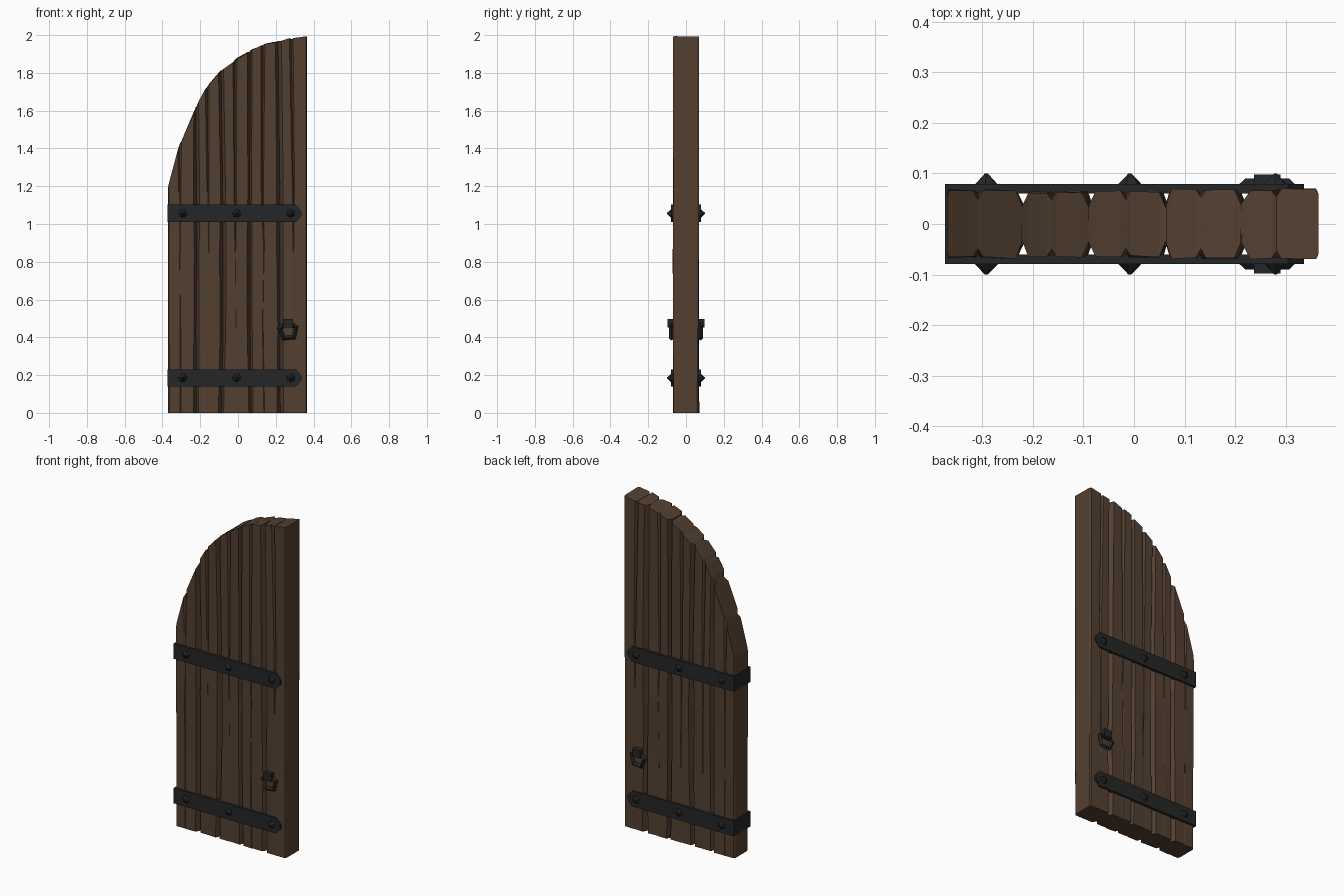
import bpy, bmesh, math, random
from mathutils import Matrix, Vector

if "Cube" in bpy.data.objects:
    bpy.data.objects.remove(bpy.data.objects["Cube"])

random.seed(4)


def material(name, rgb):
    m = bpy.data.materials.new(name)
    m.diffuse_color = (*rgb, 1)
    m.use_nodes = True
    m.node_tree.nodes["Principled BSDF"].inputs["Base Color"].default_value = m.diffuse_color
    return m


WOOD = material("dark brown wood", (0.088, 0.051, 0.031))
IRON = material("black iron", (0.018, 0.019, 0.020))


def finish(name, bm, mat):
    bmesh.ops.recalc_face_normals(bm, faces=bm.faces)
    me = bpy.data.meshes.new(name)
    bm.to_mesh(me)
    bm.free()
    me.materials.append(mat)
    ob = bpy.data.objects.new(name, me)
    bpy.context.collection.objects.link(ob)
    return ob


# Arched top outline of the door leaf
ARCH = [(-0.37, 1.20), (-0.31, 1.42), (-0.20, 1.67), (-0.13, 1.78),
        (0.0, 1.88), (0.07, 1.92), (0.15, 1.955), (0.365, 2.0)]


def arch_z(x):
    x = min(max(x, ARCH[0][0]), ARCH[-1][0])
    for (xa, za), (xb, zb) in zip(ARCH, ARCH[1:]):
        if x <= xb:
            return za + (zb - za) * (x - xa) / (xb - xa)


LEVELS = [0.0, 0.45, 0.85, 1.17, None]           # None = arched top row
SEAMS = [-0.37, -0.215, -0.085, 0.068, 0.217, 0.365]
# seam positions wander a little from level to level
seam_x = [[s + (0 if i in (0, 5) else random.uniform(-0.008, 0.008)) for _ in LEVELS]
          for i, s in enumerate(SEAMS)]


def plank(i):
    """Vertical board: columns across its width, each with a front and back point."""
    bm = bmesh.new()
    crack = 0.42 + random.uniform(-0.04, 0.08)
    left_c = 0.006 if i == 0 else 0.014
    right_c = 0.006 if i == 4 else 0.014
    t = random.uniform(0.064, 0.069)
    grid = []
    for k, z in enumerate(LEVELS):
        x0, x1 = seam_x[i][k], seam_x[i + 1][k]
        w = x1 - x0
        open_ = max(0, k - 2) / 2                 # cracks open toward the top
        e = 0.002 + 0.008 * open_
        f = x0 + w * (crack + random.uniform(-0.03, 0.03))
        xs = [x0, x0 + left_c * random.uniform(0.6, 1.3), f - e, f, f + e,
              x1 - right_c * random.uniform(0.6, 1.3), x1]
        dips = [0.010 if i == 0 else 0.03, 0, 0, 0.016 * open_, 0, 0,
                0.010 if i == 4 else 0.03]
        row = []
        for x, d in zip(xs, dips):
            pair = []
            for s in (-1, 1):
                y = s * (t - d + random.uniform(-0.003, 0.002))
                zz = z
                if z is None:
                    zz = min(2.0, arch_z(x) + random.uniform(-0.008, 0.004))
                pair.append(bm.verts.new((x, y, zz)))
            row.append(pair)
        grid.append(row)
    n = len(grid[0])
    for a, b in zip(grid, grid[1:]):
        for s in (0, 1):
            for c in range(n - 1):
                bm.faces.new((a[c][s], a[c + 1][s], b[c + 1][s], b[c][s]))
        for c in (0, n - 1):
            bm.faces.new((a[c][0], a[c][1], b[c][1], b[c][0]))
    for row in (grid[0], grid[-1]):               # end grain
        for c in range(n - 1):
            bm.faces.new((row[c][0], row[c + 1][0], row[c + 1][1], row[c][1]))
    finish(f"plank_{i + 1}", bm, WOOD)


def box(name, lo, hi, mat):
    bm = bmesh.new()
    lo, hi = Vector(lo), Vector(hi)
    size = hi - lo
    bmesh.ops.create_cube(bm, size=1, matrix=Matrix.Translation((lo + hi) / 2)
                          @ Matrix.Diagonal((*size, 1)))
    return finish(name, bm, mat)


def strap(name, z, s):
    """Flat iron band with a pointed free end."""
    h = 0.046
    outline = [(-0.37, z - h), (0.305, z - h), (0.336, z - 0.012),
               (0.336, z + 0.012), (0.305, z + h), (-0.37, z + h)]
    bm = bmesh.new()
    rings = [[bm.verts.new((x, s * y, zz)) for x, zz in outline] for y in (0.060, 0.079)]
    for r in rings:
        bm.faces.new(r)
    for j in range(6):
        k = (j + 1) % 6
        bm.faces.new((rings[0][j], rings[0][k], rings[1][k], rings[1][j]))
    finish(name, bm, IRON)


def stud(name, x, z, s):
    """Faceted pointed nail head."""
    bm = bmesh.new()
    bmesh.ops.create_cone(bm, cap_ends=True, segments=6, radius1=0.027, radius2=0.003,
                          depth=0.025,
                          matrix=Matrix.Translation((x, s * 0.0875, z))
                          @ Matrix.Rotation(-s * math.pi / 2, 4, 'X')
                          @ Matrix.Rotation(random.uniform(0, 1), 4, 'Z'))
    finish(name, bm, IRON)


def ring(name, x, z, s):
    """Five-sided pull ring with a square section."""
    bm = bmesh.new()
    rows = []
    for j in range(5):
        a = math.pi / 2 + 0.1 + j * math.tau / 5
        rows.append([bm.verts.new((x + r * math.cos(a), s * y, z + r * math.sin(a)))
                     for r, y in ((0.060, 0.077), (0.046, 0.090), (0.032, 0.077), (0.046, 0.064))])
    for j in range(5):
        a, b = rows[j], rows[(j + 1) % 5]
        for k in range(4):
            m = (k + 1) % 4
            bm.faces.new((a[k], a[m], b[m], b[k]))
    finish(name, bm, IRON)


for i in range(5):
    plank(i)

# Iron fittings, the same on both faces of the door
for s, side in ((-1, "front"), (1, "back")):
    for z, level in ((0.185, "lower"), (1.056, "upper")):
        strap(f"{level}_strap_{side}", z, s)
        for j, x in enumerate((-0.292, -0.008, 0.28)):
            stud(f"{level}_stud_{side}_{j + 1}", x, z, s)
    ring(f"pull_ring_{side}", 0.265, 0.435, s)
    ys = sorted((s * 0.06, s * 0.098))
    box(f"ring_mount_{side}", (0.237, ys[0], 0.452), (0.290, ys[1], 0.497), IRON)

# Strap ends wrapping round the hinge edge
for z, level in ((0.185, "lower"), (1.056, "upper")):
    box(f"{level}_strap_wrap", (-0.374, -0.079, z - 0.046), (-0.362, 0.079, z + 0.046), IRON)
